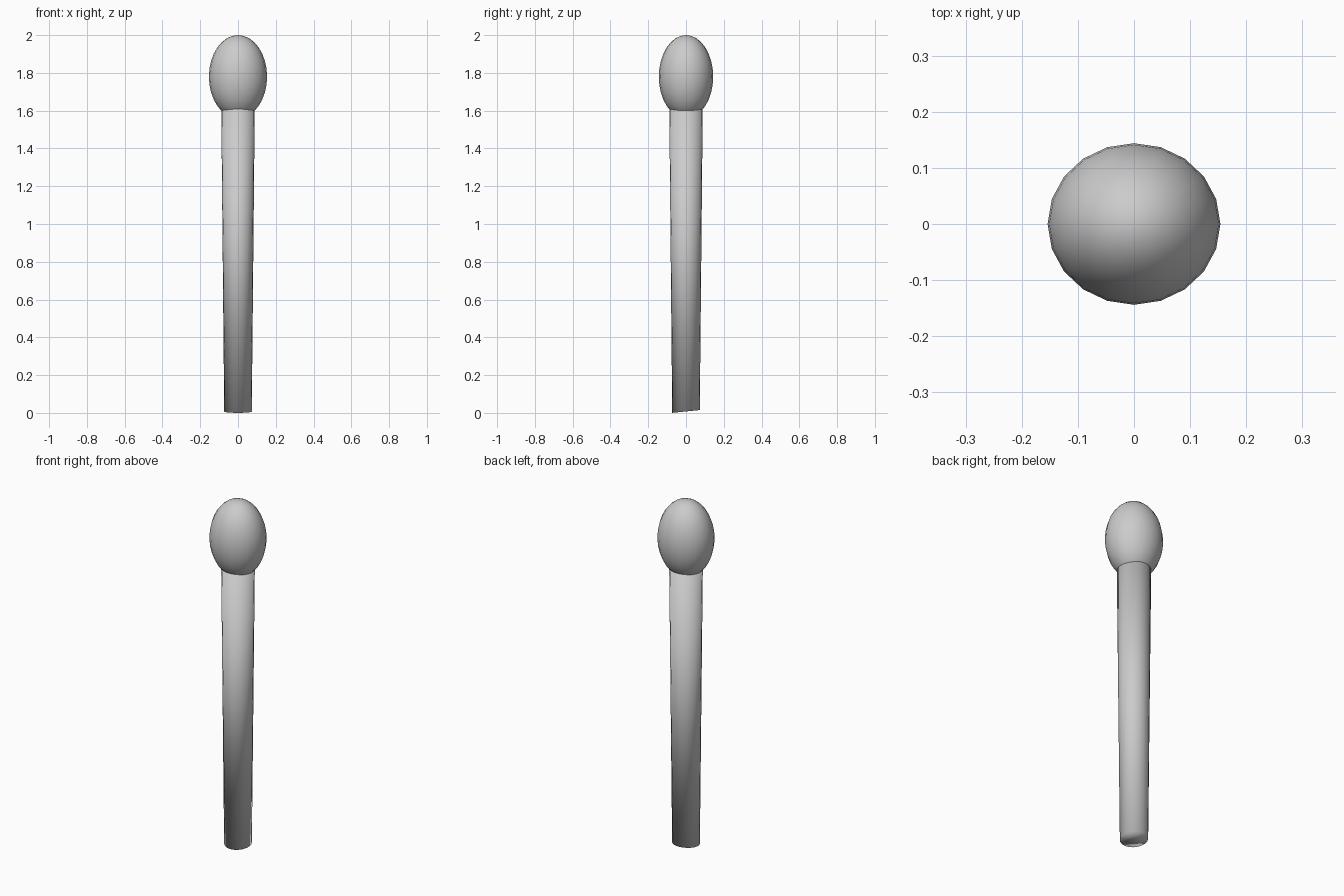
import bpy, bmesh
from mathutils import Matrix

if "Cube" in bpy.data.objects:
    bpy.data.objects.remove(bpy.data.objects["Cube"])


def make_object(name, bm):
    mesh = bpy.data.meshes.new(name)
    bm.to_mesh(mesh)
    bm.free()
    for p in mesh.polygons:
        p.use_smooth = True
    obj = bpy.data.objects.new(name, mesh)
    bpy.context.collection.objects.link(obj)
    return obj


# Stick: slightly widening rod whose bottom is cut at a slant
STICK_TOP = 1.65
bm = bmesh.new()
bmesh.ops.create_cone(bm, cap_ends=True, segments=20, radius1=0.073,
                      radius2=0.089, depth=STICK_TOP,
                      matrix=Matrix.Translation((0, 0, STICK_TOP / 2)))
for v in bm.verts:
    if v.co.z < 0.01:
        v.co.z = 0.0075 + 0.1 * v.co.y
make_object("stick", bm)

# Head: egg-like ellipsoid, a little narrower front to back
bm = bmesh.new()
bmesh.ops.create_uvsphere(
    bm, u_segments=20, v_segments=16, radius=1,
    matrix=Matrix.Translation((0, 0, 1.78)) @ Matrix.Diagonal((0.154, 0.144, 0.22, 1)))
make_object("head", bm)
